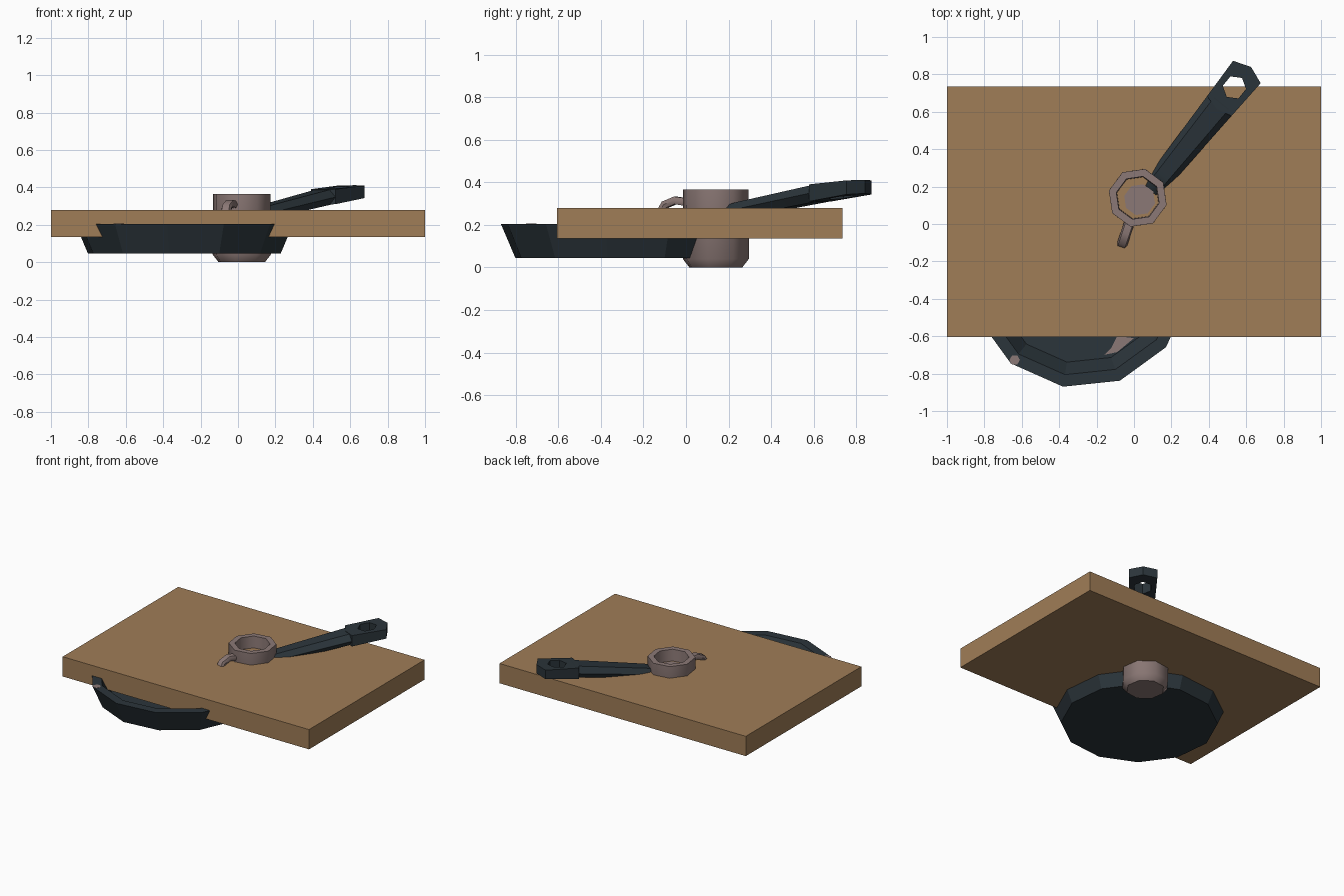
import bpy, bmesh, math
from mathutils import Vector

if "Cube" in bpy.data.objects:
    bpy.data.objects.remove(bpy.data.objects["Cube"])


def material(name, rgb):
    m = bpy.data.materials.new(name)
    m.diffuse_color = (*rgb, 1)
    m.use_nodes = True
    m.node_tree.nodes["Principled BSDF"].inputs["Base Color"].default_value = m.diffuse_color
    return m


WOOD = material("warm wood", (0.35, 0.205, 0.095))
IRON = material("dark iron", (0.024, 0.035, 0.043))
CLAY = material("pinkish clay", (0.26, 0.19, 0.18))


def finish(name, bm, mat, angle=None):
    bmesh.ops.recalc_face_normals(bm, faces=bm.faces)
    me = bpy.data.meshes.new(name)
    bm.to_mesh(me)
    bm.free()
    me.materials.append(mat)
    ob = bpy.data.objects.new(name, me)
    bpy.context.collection.objects.link(ob)
    if angle:
        bpy.ops.object.select_all(action='DESELECT')
        ob.select_set(True)
        bpy.context.view_layer.objects.active = ob
        bpy.ops.object.shade_smooth_by_angle(angle=math.radians(angle))
    return ob


def loft(name, rings, mat, angle=None, closed=False):
    """Skin equal-length rings; cap the ends, or join last to first."""
    bm = bmesh.new()
    vs = [[bm.verts.new(p) for p in r] for r in rings]
    n = len(vs[0])
    pairs = list(zip(vs, vs[1:])) + ([(vs[-1], vs[0])] if closed else [])
    for a, b in pairs:
        for i in range(n):
            j = (i + 1) % n
            bm.faces.new((a[i], a[j], b[j], b[i]))
    if not closed:
        bm.faces.new(vs[0])
        bm.faces.new(vs[-1])
    return finish(name, bm, mat, angle)


def ngon(cx, cy, r, z, sides, start):
    return [(cx + r * math.cos(math.radians(start + 360 * i / sides)),
             cy + r * math.sin(math.radians(start + 360 * i / sides)), z) for i in range(sides)]


# Cutting board
bm = bmesh.new()
bmesh.ops.create_cube(bm, size=1)
for v in bm.verts:
    v.co = (v.co.x * 2, 0.065 + v.co.y * 1.34, 0.2075 + v.co.z * 0.145)
finish("cutting_board", bm, WOOD)

# Pan body: twelve-sided dish with thick rim
PX, PY, PA = -0.287, -0.287, 51
dish = [(0.521, 0.045), (0.59, 0.205), (0.525, 0.205), (0.457, 0.085)]
loft("pan_body", [ngon(PX, PY, r, z, 12, PA) for r, z in dish], IRON, 20)


# Pan handle: u runs outward from the pan centre, n sideways
def at(u, n, z):
    a = math.radians(PA)
    return (PX + u * math.cos(a) - n * math.sin(a), PY + u * math.sin(a) + n * math.cos(a), z)


rings = []
for u, w, lo, hi in [(0.52, 0.06, 0.11, 0.175), (0.60, 0.06, 0.215, 0.283),
                     (0.70, 0.063, 0.235, 0.306), (1.2, 0.085, 0.31, 0.392)]:
    mid = (lo + hi) / 2
    section = [(-w, mid), (-w * 0.6, hi), (w * 0.6, hi), (w, mid), (w * 0.6, lo), (-w * 0.6, lo)]
    rings.append([at(u, n, z) for n, z in section])
loft("pan_handle", rings, IRON, 50)

# Handle end with a hexagonal hanging hole
outline = [(1.45, 0), (1.415, 0.095), (1.18, 0.084), (1.16, 0), (1.18, -0.084), (1.415, -0.095)]
hole = [(1.309 + 0.065 * math.cos(i * math.pi / 3), 0.062 * math.sin(i * math.pi / 3)) for i in range(6)]


def top(u):
    return 0.39 + (u - 1.18) * 0.08


def low(u):
    return 0.31 + (u - 1.18) * 0.14


loft("handle_end", [[at(u, n, f(u)) for u, n in pts] for pts, f in
                    [(outline, top), (hole, top), (hole, low), (outline, low)]], IRON, closed=True)

# Mug: eight-sided cup
MX, MY, MA = 0.02, 0.14, 31
cup = [(0.128, 0), (0.16, 0.04), (0.159, 0.365), (0.118, 0.365), (0.105, 0.06)]
loft("mug_body", [ngon(MX, MY, r, z, 8, MA) for r, z in cup], CLAY, 50)
loft("mug_inside", [ngon(MX + 0.01, MY - 0.01, 0.085, z, 8, MA) for z in (0.276, 0.284)], CLAY)

# Mug handle: square bar swept along an arch
a = math.radians(251.5)
out, side = Vector((math.cos(a), math.sin(a), 0)), Vector((-math.sin(a), math.cos(a), 0))
path = [(0.13, 0.305), (0.20, 0.315), (0.25, 0.295), (0.275, 0.25),
        (0.27, 0.17), (0.235, 0.11), (0.13, 0.09)]
path = [Vector(p) for p in path]
rings = []
for i, p in enumerate(path):
    t = (path[min(i + 1, 6)] - path[max(i - 1, 0)]).normalized()
    nrm = Vector((-t.y, t.x))
    ring = []
    for s, h in [(-0.02, -0.018), (0.02, -0.018), (0.028, 0), (0.02, 0.018), (-0.02, 0.018), (-0.028, 0)]:
        q = p + nrm * h
        ring.append(Vector((MX, MY, q.y)) + out * q.x + side * s)
    rings.append(ring)
loft("mug_handle", rings, CLAY, 50)

# Stains in the pan: a streak on the floor and a chip on the rim
streak = [(-0.16, -0.70), (-0.09, -0.685), (0.0, -0.61), (-0.09, -0.60), (-0.12, -0.66)]
loft("floor_stain", [[(x, y, z) for x, y in streak] for z in (0.084, 0.089)], CLAY)
loft("rim_stain", [ngon(-0.638, -0.727, 0.028, z, 6, 0) for z in (0.203, 0.207)], CLAY)
